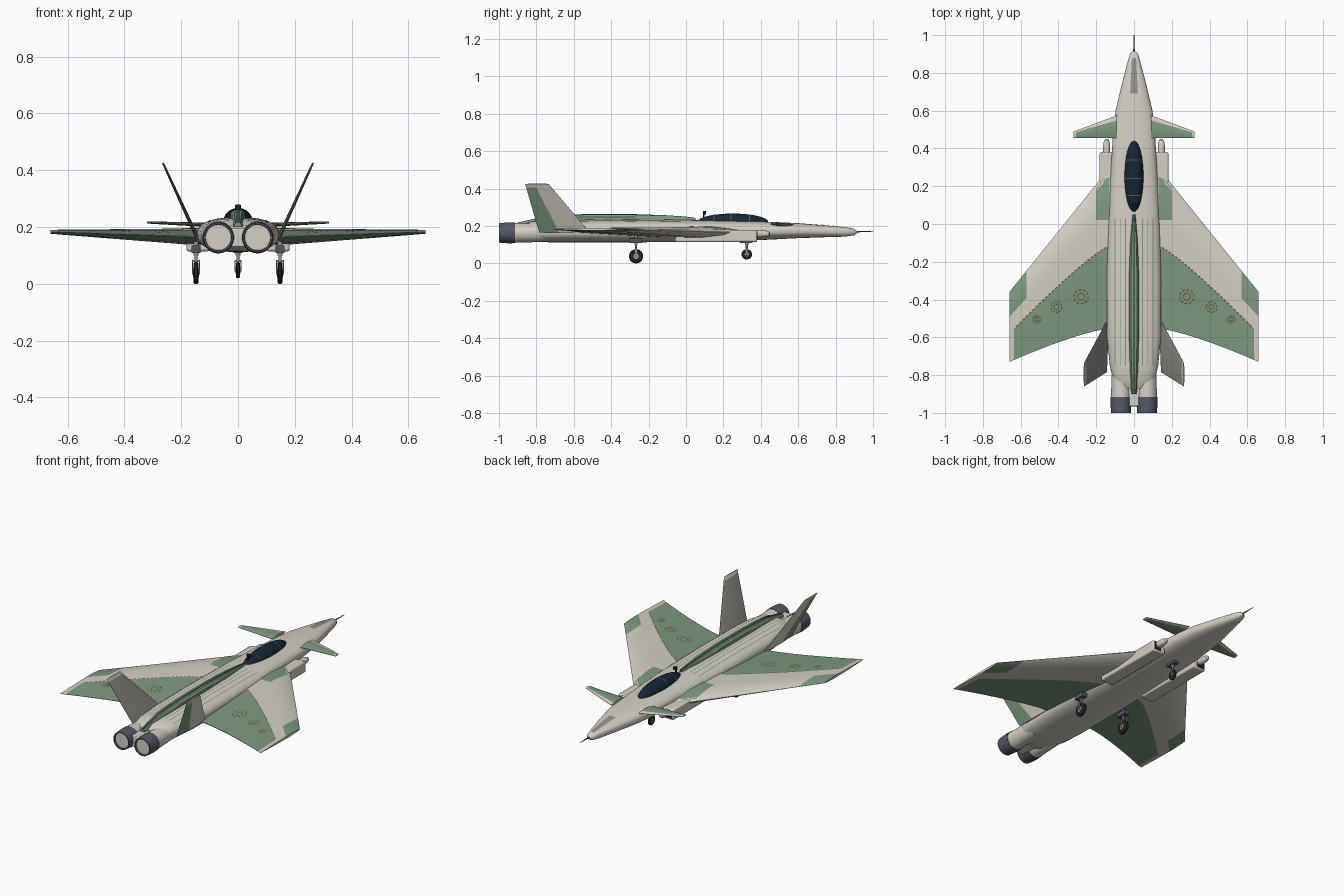
import bpy, bmesh, math
from mathutils import Vector

if "Cube" in bpy.data.objects:
    bpy.data.objects.remove(bpy.data.objects["Cube"])


def mat(name, c):
    m = bpy.data.materials.new(name)
    m.diffuse_color = (*c, 1)
    m.use_nodes = True
    m.node_tree.nodes["Principled BSDF"].inputs["Base Color"].default_value = m.diffuse_color
    return m


CREAM = mat("cream", (0.66, 0.63, 0.56))
GREEN = mat("green", (0.21, 0.32, 0.22))
DKGREEN = mat("dark_green", (0.08, 0.13, 0.09))
GREY = mat("grey", (0.30, 0.29, 0.27))
STEEL = mat("steel", (0.09, 0.10, 0.13))
GLASS = mat("glass", (0.008, 0.02, 0.035))
BLACK = mat("black", (0.015, 0.015, 0.017))
BROWN = mat("brown", (0.14, 0.07, 0.03))


def build(name, verts, faces, mats, idx=None, mirror=False, angle=35):
    me = bpy.data.meshes.new(name)
    me.from_pydata([tuple(v) for v in verts], [], faces)
    for m in mats:
        me.materials.append(m)
    for i, p in enumerate(me.polygons):
        p.use_smooth = True
        p.material_index = idx[i] if idx else 0
    bm = bmesh.new()
    bm.from_mesh(me)
    bmesh.ops.recalc_face_normals(bm, faces=bm.faces)
    bm.to_mesh(me)
    bm.free()
    me.set_sharp_from_angle(angle=math.radians(angle))
    ob = bpy.data.objects.new(name, me)
    bpy.context.collection.objects.link(ob)
    if mirror:
        ob.modifiers.new("Mirror", 'MIRROR').use_mirror_merge = False
    return ob


def loft(name, rings, m, mirror=False, angle=35):
    n = len(rings[0])
    verts = [v for r in rings for v in r]
    faces = [(i*n+j, i*n+(j+1) % n, (i+1)*n+(j+1) % n, (i+1)*n+j)
             for i in range(len(rings)-1) for j in range(n)]
    faces += [tuple(range(n)), tuple(range(len(verts)-n, len(verts)))]
    return build(name, verts, faces, [m], None, mirror, angle)


def lathe(name, axis, c, prof, m, mirror=False, n=28):
    """Revolve (position along axis, radius) pairs about a line through c."""
    def pt(a, r, t):
        u, v = r*math.cos(t), r*math.sin(t)
        return Vector(c) + Vector({'x': (a, u, v), 'y': (u, a, v), 'z': (u, v, a)}[axis])
    return loft(name, [[pt(a, r, 2*math.pi*k/n) for k in range(n)] for a, r in prof], m, mirror)


def box(name, lo, hi, m, mirror=False, bevel=0.004):
    ring = lambda y: [(lo[0], y, lo[2]), (hi[0], y, lo[2]), (hi[0], y, hi[2]), (lo[0], y, hi[2])]
    ob = loft(name, [ring(lo[1]), ring(hi[1])], m, mirror)
    if bevel:
        b = ob.modifiers.new("Bevel", 'BEVEL')
        b.width, b.segments = bevel, 2
    return ob


def slab(name, fn, ss, cs, mats, pick):
    """Closed thin surface; fn(s, c, side) -> point, pick(s, c, side) -> material index."""
    ns, nc = len(ss), len(cs)
    verts = [fn(s, c, d) for d in (1, -1) for s in ss for c in cs]
    faces, idx = [], []
    for d, o in ((1, 0), (-1, ns*nc)):
        for i in range(ns-1):
            for j in range(nc-1):
                a = o+i*nc+j
                faces.append((a, a+1, a+nc+1, a+nc))
                idx.append(pick((ss[i]+ss[i+1])/2, (cs[j]+cs[j+1])/2, d))
    rim = list(range(nc)) + [i*nc+nc-1 for i in range(1, ns)] + \
        [(ns-1)*nc+j for j in range(nc-2, -1, -1)] + [i*nc for i in range(ns-2, 0, -1)]
    for a, b in zip(rim, rim[1:]+rim[:1]):
        faces.append((a, b, b+ns*nc, a+ns*nc))
        idx.append(0)
    return build(name, verts, faces, mats, idx, True)


def lerp(tab, t):
    for a, b in zip(tab, tab[1:]):
        if (a[0]-t)*(b[0]-t) <= 0:
            f = (t-a[0])/(b[0]-a[0])
            return [p+(q-p)*f for p, q in zip(a[1:], b[1:])]


# Fuselage: y, half width, bottom z, top z
BODY = [(.917, .004, .164, .171), (.9, .022, .15, .185), (.85, .036, .143, .193),
        (.75, .062, .14, .203), (.6, .098, .135, .215), (.45, .113, .127, .222),
        (.3, .122, .121, .227), (0, .138, .115, .232), (-.3, .145, .112, .234),
        (-.6, .143, .112, .232), (-.75, .128, .113, .23), (-.83, .11, .116, .224),
        (-.87, .09, .13, .205)]
N = 2.5


def section(y, w, b, t, n=40):
    out = []
    for k in range(n):
        c, s = math.cos(2*math.pi*k/n), math.sin(2*math.pi*k/n)
        out.append((w*math.copysign(abs(c)**(2/N), c), y,
                    (b+t)/2+(t-b)/2*math.copysign(abs(s)**(2/N), s)))
    return out


def body_top(x, y):
    w, b, t = lerp(BODY, y)
    return (b+t)/2+(t-b)/2*max(0, 1-abs(x/w)**N)**(1/N)


loft("fuselage", [section(*r) for r in BODY], CREAM)


def strip(name, path, m, mirror=False, lift=.002):
    """Narrow panel draped on the fuselage: (y, x from, x to)."""
    v = [(a+(b-a)*k/4, y, body_top(a+(b-a)*k/4, y)+lift) for y, a, b in path for k in range(5)]
    f = [(i*5+k, i*5+k+1, i*5+k+6, i*5+k+5) for i in range(len(path)-1) for k in range(4)]
    build(name, v, f, [m], None, mirror)


strip("nose_panel", [(y, -.011-(.88-y)*.05, .011+(.88-y)*.05) for y in (.88, .82, .75, .69)], GREY)
for x in (.045, .07, .1):
    strip("body_stripe", [(.03-i*.078, x-.002, x+.002) for i in range(11)], GREEN, True)
lathe("nose_probe", 'y', (0, 0, .17), [(.9, .005), (.95, .003), (1, .0015)], STEEL, n=10)

# Raised spine and its centre ridge
SPINE = [(.05, .008, .24), (0, .012, .247), (-.1, .02, .254), (-.3, .027, .261),
         (-.55, .027, .26), (-.75, .022, .25), (-.9, .014, .215)]
loft("spine", [[(-w, y, .2), (w, y, .2), (w, y, z-.012), (w*.6, y, z), (-w*.6, y, z),
                (-w, y, z-.012)] for y, w, z in SPINE], GREEN)
loft("spine_ridge", [[(-.005, y, .2), (.005, y, .2), (.005, y, z+.003), (-.005, y, z+.003)]
                     for y, w, z in SPINE], DKGREEN)

# Canopy with frame hoops, and headrest knob behind it
can = [(.25+.19*math.cos(math.pi*i/20), .05*math.sin(math.pi*i/20)+.0005) for i in range(21)]
loft("canopy", [[(w*math.cos(2*math.pi*k/32), y, .22+.92*w*math.sin(2*math.pi*k/32))
                 for k in range(32)] for y, w in can], GLASS)
for y in (.15, .24, .34):
    w = .05*math.sqrt(1-((y-.25)/.19)**2)+.0012
    loft("canopy_frame", [[(w*math.cos(2*math.pi*k/32), y+d, .22+.92*w*math.sin(2*math.pi*k/32))
                           for k in range(32)] for d in (-.0025, .0025)], STEEL)
box("canopy_mast", (-.004, .092, .23), (.004, .1, .27), BLACK, bevel=.001)
box("canopy_mast_head", (-.01, .09, .262), (.01, .108, .28), BLACK, bevel=.003)

# Wings
THICK = [(0, .05), (.08, .5), (.4, 1), (.6, .97), (1, .8), (1.5, .45), (2, .06)]


def wing_lines(x):
    s = max(0, (x-.14)/.42)
    return .21-1.24*(x-.2), -.12-.36*s**1.15, -.555-.175*max(0, (x-.14)/.52)**1.3


def wing(x, v, d):
    le, hinge, te = wing_lines(x)
    y = le+(hinge-le)*v if v <= 1 else hinge+(te-hinge)*(v-1)
    s = (x-.14)/.52
    return Vector((x, y, .165+.018*s+d*(.03-.023*s)*lerp(THICK, v)[0]))


def wing_at(x, y):
    le, hinge, te = wing_lines(x)
    v = (le-y)/(le-hinge) if y > hinge else 1+(hinge-y)/(hinge-te)
    return wing(x, min(2, max(0, v)), 1)+Vector((0, 0, .002))


def wing_pick(x, v, d):
    if x > .57 and .03 < v < .6:
        return 1
    return 1 if v > 1 and x < .635 else 0


slab("wing", wing, [.1, .14, .2, .27, .34, .42, .5, .57, .635, .66],
     [t[0] for t in THICK], [CREAM, GREEN], wing_pick)

# Wing root patch and dashed markings
xs, ys = [.13, .165, .2], [1, .75, .5, .25, 0]
patch = [wing_at(x, .02+f*(min(.25, wing_lines(x)[0]-.02)-.02)) for f in ys for x in xs]
build("wing_root_patch", patch, [(i*3+k, i*3+k+1, i*3+k+4, i*3+k+3)
                                 for i in range(4) for k in range(2)], [GREEN], None, True)
quads = []


def dash(a, b, w=.003):
    p = (b-a).cross(Vector((0, 0, 1))).normalized()*w
    quads.append([wing_at(q.x, q.y) for q in (a-p, b-p, b+p, a+p)])


for i in range(28):
    x = .15+i*.0172
    dash(Vector((x, wing_lines(x)[1], 0)), Vector((x+.01, wing_lines(x+.01)[1], 0)))
for cx, cy, r in ((.28, -.385, .038), (.41, -.44, .028), (.515, -.505, .02)):
    for rr in (r, r*.5):
        for k in range(10):
            p = [Vector((cx+rr*math.cos(t), cy+rr*math.sin(t), 0))
                 for t in (k*.628, k*.628+.4)]
            dash(*p)
build("wing_dashes", [v for q in quads for v in q],
      [tuple(range(4*i, 4*i+4)) for i in range(len(quads))], [BROWN], None, True)


# Canards and canted tail fins
def panel(name, le0, te0, le1, te1, nrm, th, ss, pick):
    le0, te0, le1, te1, nrm = map(Vector, (le0, te0, le1, te1, nrm))
    nrm.normalize()

    def fn(s, c, d):
        p = le0.lerp(le1, s).lerp(te0.lerp(te1, s), c)
        return p+nrm*d*th*(1-.5*s)*(.15+.85*math.sin(math.pi*c)**.7 if 0 < c < 1 else .12)
    slab(name, fn, ss, [0, .08, .22, .45, .6, .8, 1], [CREAM, GREEN, GREY], pick)


panel("canard", (.09, .575, .207), (.09, .455, .207), (.32, .49, .216), (.32, .455, .216),
      (0, 0, 1), .008, [0, .5, .94, 1], lambda s, c, d: int(c > .22 and s < .94))
panel("tail_fin", (.145, -.515, .165), (.145, -.785, .165), (.264, -.735, .425),
      (.264, -.86, .425), (.9, 0, -.41), .007, [0, .25, .5, .75, .93, 1],
      lambda s, c, d: 1 if d > 0 and c > .6 and s < .93 else 0 if s > .93 else 2 if d < 0 else 0)

# Intakes with dark mouths and rounded pods
box("intake", (.1, -.06, .114), (.182, .38, .178), CREAM, True, .008)
box("intake_mouth", (.13, .3, .124), (.174, .3815, .168), BLACK, True, 0)
lathe("intake_pod", 'y', (.145, 0, .158), [(.33, .018), (.4, .019), (.43, .017), (.445, .011),
                                           (.45, .002)], CREAM, True)

# Engine fairings, nozzles and the tail beam between them
E = (.069, 0, .163)
lathe("engine_fairing", 'y', E, [(-.74, .046), (-.82, .05), (-.92, .053)], CREAM, True)
lathe("nozzle", 'y', E, [(-.915, .055), (-.95, .056), (-1, .052), (-1, .046), (-.985, .045)],
      STEEL, True, 36)
lathe("nozzle_disc", 'y', E, [(-.98, .046), (-.99, .045)], CREAM, True, 36)
box("tail_beam", (-.035, -.965, .13), (.035, -.8, .195), CREAM)


# Landing gear
def gear(name, x, y, z, r, w, top, mirror):
    lathe(name+"_tyre", 'x', (x, y, z), [(-w, r*.55), (-w, r*.85), (-w*.6, r), (w*.6, r),
                                         (w, r*.85), (w, r*.55)], BLACK, mirror)
    lathe(name+"_hub", 'x', (x, y, z), [(-w*1.15, r*.4), (w*1.15, r*.4)], GREY, mirror)
    lathe(name+"_strut", 'z', (x, y, 0), [(z+r+.004, .006), (.1, .006), (.1, .009), (top, .009)],
          GREY, mirror, 14)
    box(name+"_fork", (x-w-.004, y-.005, z+r+.001), (x+w+.004, y+.005, z+r+.008), GREY, mirror, .001)
    for s in (-1, 1):
        a = x+s*(w+.003)
        box(name+"_fork_arm", (a-.002, y-.005, z-.005), (a+.002, y+.005, z+r+.006),
            GREY, mirror, .001)
    box(name+"_bay", (x-.016, y-.035, .108), (x+.016, y+.03, .135), STEEL, mirror, .002)


gear("main_gear", .148, -.267, .038, .038, .0095, .15, True)
gear("nose_gear", 0, .325, .048, .028, .007, .14, False)
# Drop the main wheels' contact point exactly onto the ground plane
for ob in bpy.data.objects:
    ob.location.z = 0
